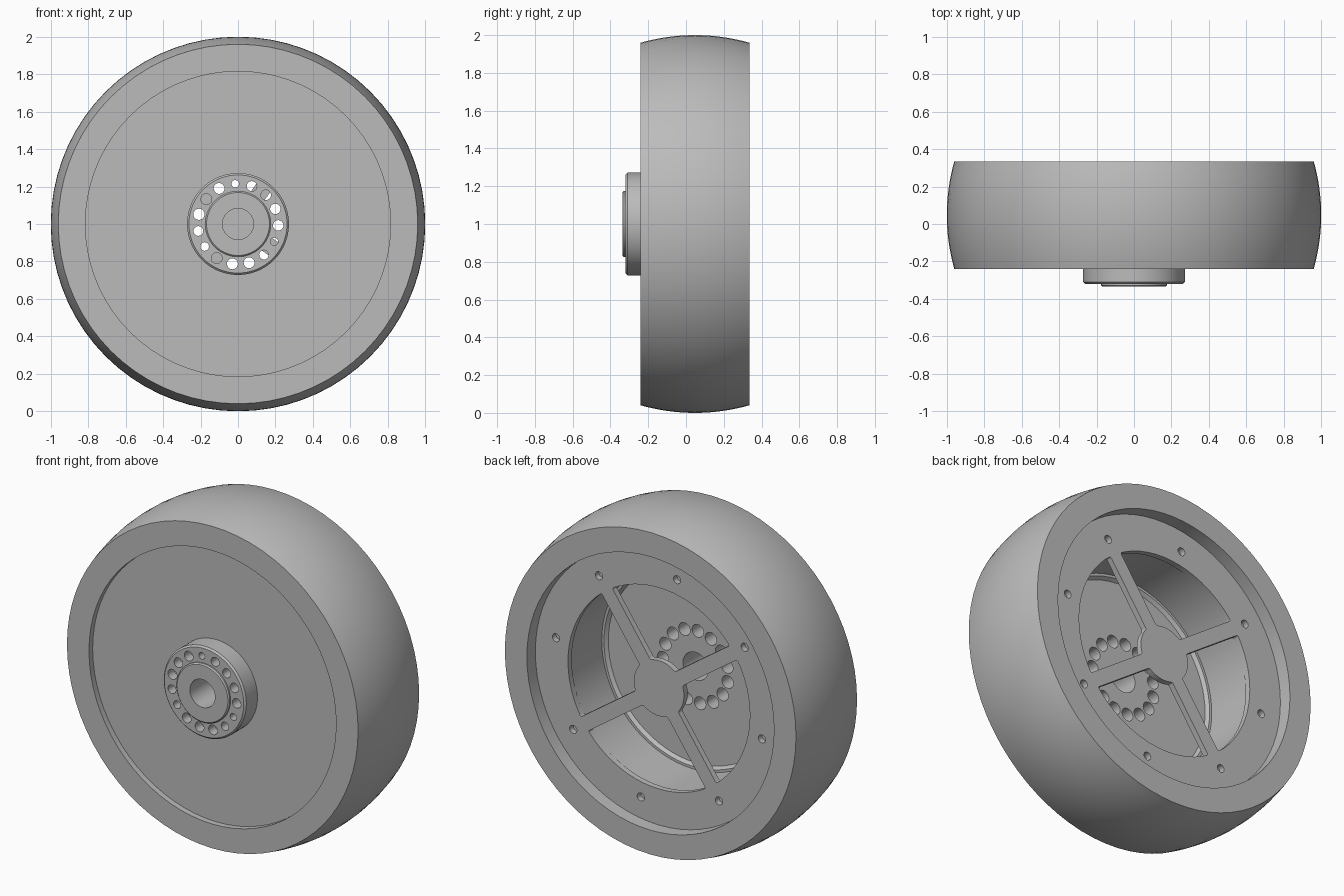
import bpy, bmesh, math
from math import sin, cos, radians, asin, pi

if "Cube" in bpy.data.objects:
    bpy.data.objects.remove(bpy.data.objects["Cube"])

SIDES = 72
grey = bpy.data.materials.new("plain grey")
grey.use_nodes = True
grey.diffuse_color = (0.5, 0.5, 0.5, 1)
grey.node_tree.nodes["Principled BSDF"].inputs["Base Color"].default_value = (0.5, 0.5, 0.5, 1)


def make_object(name, bm):
    bmesh.ops.recalc_face_normals(bm, faces=bm.faces[:])
    mesh = bpy.data.meshes.new(name)
    bm.to_mesh(mesh)
    bm.free()
    mesh.materials.append(grey)
    obj = bpy.data.objects.new(name, mesh)
    bpy.context.collection.objects.link(obj)
    return obj


def polar(y, r, a):
    return (r * cos(a), y, 1 + r * sin(a))


def lathe(name, profile):
    """Revolve a closed (y, radius) profile around the wheel axle."""
    bm = bmesh.new()
    rings = [[bm.verts.new(polar(y, r, 2 * pi * i / SIDES)) for y, r in profile]
             for i in range(SIDES)]
    n = len(profile)
    for i in range(SIDES):
        a, b = rings[i], rings[(i + 1) % SIDES]
        for j in range(n):
            k = (j + 1) % n
            bm.faces.new((a[j], a[k], b[k], b[j]))
    return make_object(name, bm)


def add_prism(bm, outline, y0, y1):
    """Extrude an (x, z) outline along the axle; return its lengthwise edges."""
    front = [bm.verts.new((x, y0, z)) for x, z in outline]
    back = [bm.verts.new((x, y1, z)) for x, z in outline]
    bm.faces.new(front)
    bm.faces.new(back[::-1])
    n = len(outline)
    for i in range(n):
        j = (i + 1) % n
        bm.faces.new((front[i], back[i], back[j], front[j]))
    return [bm.edges.get((f, b)) for f, b in zip(front, back)]


def add_hole(bm, ring_radius, angle, radius, y0, y1, sides=20):
    cx, _, cz = polar(0, ring_radius, angle)
    add_prism(bm, [(cx + radius * cos(2 * pi * i / sides), cz + radius * sin(2 * pi * i / sides))
                   for i in range(sides)], y0, y1)


def cut(target, bm):
    cutter = make_object("cutter", bm)
    cutter.hide_render = True
    mod = target.modifiers.new("cut", 'BOOLEAN')
    mod.operation = 'DIFFERENCE'
    mod.solver = 'EXACT'
    mod.object = cutter
    bpy.context.view_layer.objects.active = target
    bpy.ops.object.modifier_apply(modifier=mod.name)
    bpy.data.objects.remove(cutter)


# Tyre with a crowned tread
y_front, y_back, bore = -0.24, 0.335, 0.815
tread = []
for i in range(17):
    t = -1 + i / 8
    tread.append((0.0475 + 0.2875 * t, 1 - 0.04 * t * t))
tyre = lathe("tyre", [(y_front, bore)] + tread + [(y_back, bore)])

# Cup-shaped wheel body with a stepped front hub
body = lathe("wheel_body", [
    (-0.335, 0.083), (-0.335, 0.168), (-0.328, 0.175), (-0.32, 0.175),
    (-0.32, 0.262), (-0.31, 0.272), (-0.205, 0.272), (-0.205, 0.82),
    (0.22, 0.82), (0.22, 0.605), (-0.07, 0.605), (-0.07, 0.59),
    (-0.09, 0.575), (-0.09, 0.083)])

# Ring of hub holes, wider at the inner side
sizes = [28, 28, 27, 27, 20, 29, 29, 30, 26, 23, 29, 29, 29, 25, 21]
small, wide = bmesh.new(), bmesh.new()
for k, size in enumerate(sizes):
    angle = radians(-2 + 24 * k)
    add_hole(small, 0.215, angle, size / 1000, -0.4, 0)
    add_hole(wide, 0.215, angle, 0.038, -0.26, 0)
cut(body, small)
cut(body, wide)

# Back plate: a disc with four windows that leave crossed spokes
disc = bmesh.new()
add_prism(disc, [(0.82 * cos(2 * pi * i / SIDES), 1 + 0.82 * sin(2 * pi * i / SIDES))
                 for i in range(SIDES)], 0.22, 0.255)
plate = make_object("back_plate", disc)

half_spoke, inner, outer, steps = 0.043, 0.165, 0.6, 16
windows = bmesh.new()
for q in range(4):
    start, outline = radians(55 + 90 * q), []
    for r, forward in ((inner, False), (outer, True)):
        margin = asin(half_spoke / r)
        for i in range(steps + 1):
            t = i / steps if forward else 1 - i / steps
            a = start + margin + (pi / 2 - 2 * margin) * t
            outline.append((r * cos(a), 1 + r * sin(a)))
    edges = add_prism(windows, outline, 0.1, 0.4)
    corners = [edges[i] for i in (0, steps, steps + 1, 2 * steps + 1)]
    bmesh.ops.bevel(windows, geom=corners, offset=0.03, segments=5,
                    profile=0.5, affect='EDGES', clamp_overlap=True)
cut(plate, windows)

# Eight bolt holes around the back plate
bolts = bmesh.new()
for k in range(8):
    add_hole(bolts, 0.69, radians(10 + 45 * k), 0.024, 0.2, 0.4)
cut(plate, bolts)

# Smooth round surfaces, keep hard edges
for obj in (tyre, body, plate):
    bpy.ops.object.select_all(action='DESELECT')
    obj.select_set(True)
    bpy.context.view_layer.objects.active = obj
    bpy.ops.object.shade_smooth_by_angle(angle=radians(30))
